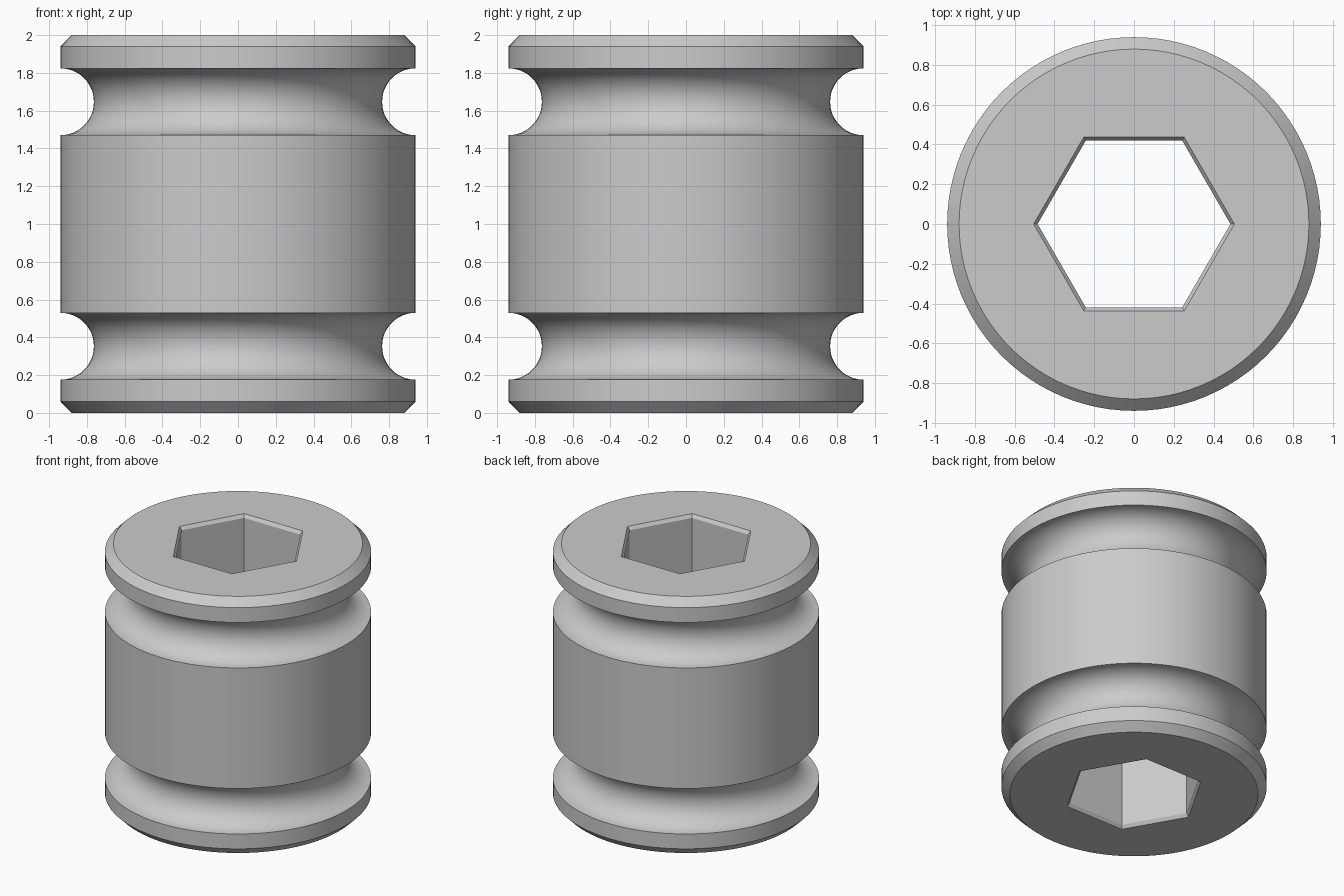
import bpy, bmesh
from math import sin, cos, pi, radians

cube = bpy.data.objects.get("Cube")
if cube:
    bpy.data.objects.remove(cube, do_unlink=True)

SEGMENTS = 96          # divisible by six, so hexagon corners land on vertices
HEIGHT = 2.0
RADIUS = 0.94
CHAMFER = 0.06
GROOVE_RADIUS = 0.177
GROOVE_HEIGHTS = (0.353, HEIGHT - 0.353)
GROOVE_STEPS = 24
HEX_RADIUS = 0.485
HEX_LIP = 0.02
HEX_LIP_DEPTH = 0.025


def circle_scale(angle):
    return 1.0


def hexagon_scale(angle):
    return cos(pi / 6) / cos(angle % (pi / 3) - pi / 6)


def add_ring(bm, radius, z, scale):
    ring = []
    for i in range(SEGMENTS):
        a = 2 * pi * i / SEGMENTS
        r = radius * scale(a)
        ring.append(bm.verts.new((r * cos(a), r * sin(a), z)))
    return ring


# Outer profile: chamfered ends and two semicircular grooves, bottom to top
outer = [(RADIUS - CHAMFER, 0), (RADIUS, CHAMFER)]
for z in GROOVE_HEIGHTS:
    for i in range(GROOVE_STEPS + 1):
        t = pi * i / GROOVE_STEPS
        outer.append((RADIUS - GROOVE_RADIUS * sin(t), z - GROOVE_RADIUS * cos(t)))
outer += [(RADIUS, HEIGHT - CHAMFER), (RADIUS - CHAMFER, HEIGHT)]

# Hexagonal through hole with a small bevelled lip, top to bottom
lip = HEX_RADIUS + HEX_LIP
inner = [(lip, HEIGHT), (HEX_RADIUS, HEIGHT - HEX_LIP_DEPTH),
         (HEX_RADIUS, HEX_LIP_DEPTH), (lip, 0)]

# Join consecutive rings into one closed shell
bm = bmesh.new()
rings = [add_ring(bm, r, z, circle_scale) for r, z in outer]
rings += [add_ring(bm, r, z, hexagon_scale) for r, z in inner]
for a, b in zip(rings, rings[1:] + rings[:1]):
    for i in range(SEGMENTS):
        j = (i + 1) % SEGMENTS
        bm.faces.new((a[i], a[j], b[j], b[i]))
bmesh.ops.recalc_face_normals(bm, faces=bm.faces)

mesh = bpy.data.meshes.new("grooved_hex_bushing")
bm.to_mesh(mesh)
bm.free()
bushing = bpy.data.objects.new("grooved_hex_bushing", mesh)
bpy.context.collection.objects.link(bushing)

# Plain grey finish
grey = bpy.data.materials.new("light_grey")
grey.use_nodes = True
colour = (0.6, 0.6, 0.6, 1)
grey.diffuse_color = colour
grey.node_tree.nodes["Principled BSDF"].inputs["Base Color"].default_value = colour
mesh.materials.append(grey)

# Smooth round walls, crisp edges
bpy.ops.object.select_all(action="DESELECT")
bushing.select_set(True)
bpy.context.view_layer.objects.active = bushing
bpy.ops.object.shade_smooth_by_angle(angle=radians(30))
